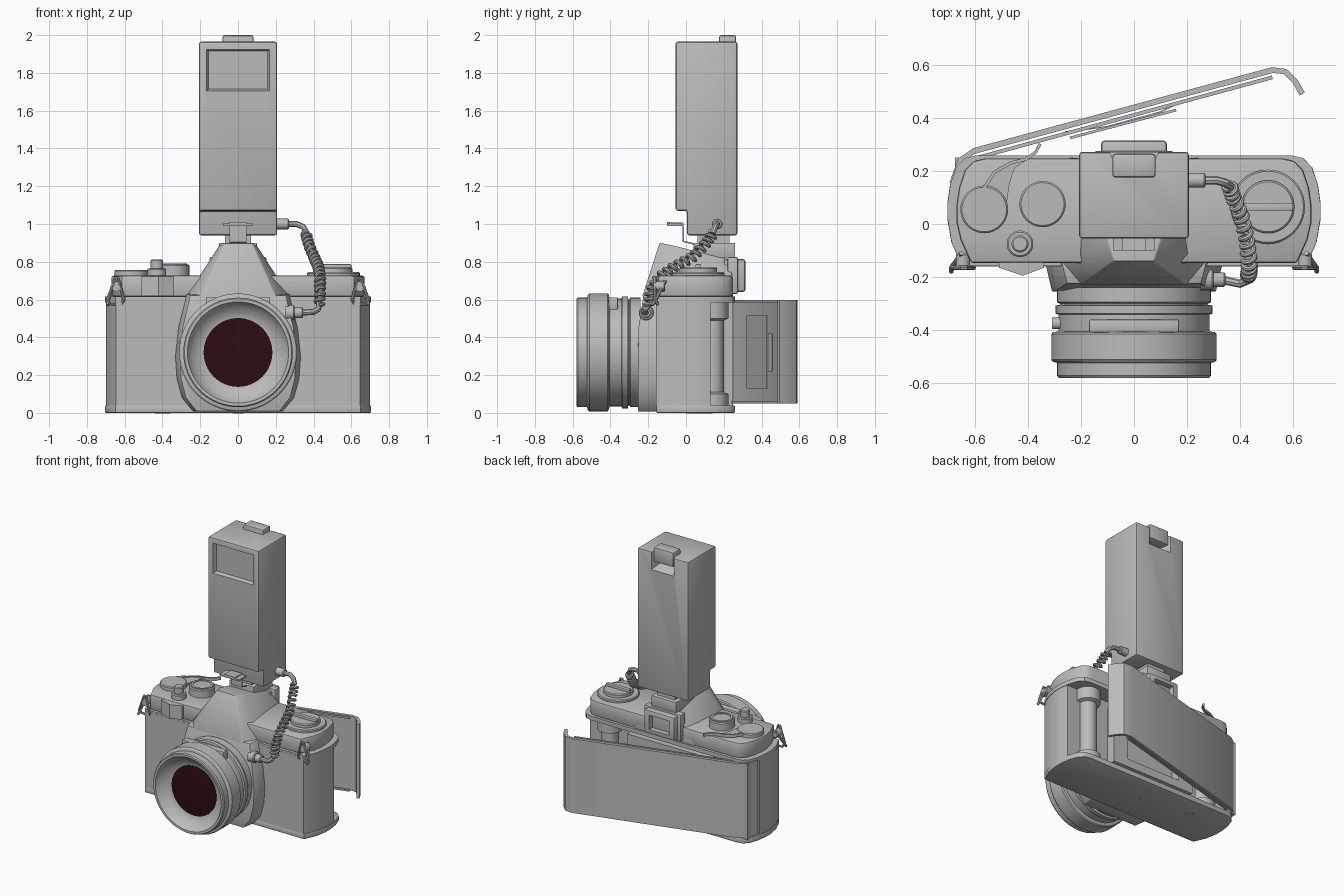
import bpy, bmesh, math
from mathutils import Vector

if "Cube" in bpy.data.objects:
    bpy.data.objects.remove(bpy.data.objects["Cube"])


def material(name, rgb):
    m = bpy.data.materials.new(name)
    m.diffuse_color = (*rgb, 1)
    m.use_nodes = True
    m.node_tree.nodes["Principled BSDF"].inputs["Base Color"].default_value = m.diffuse_color
    return m


GREY = material("satin_grey", (0.5, 0.5, 0.5))
GLASS = material("dark_red_glass", (0.025, 0.004, 0.005))
cutters = []


def place(axis, a, b, h):
    return {"X": (h, a, b), "Y": (a, h, b), "Z": (a, b, h)}[axis]


def make(name, verts, faces, mat=GREY, bevel=0):
    me = bpy.data.meshes.new(name)
    me.from_pydata(verts, [], faces)
    bm = bmesh.new()
    bm.from_mesh(me)
    bmesh.ops.remove_doubles(bm, verts=bm.verts, dist=1e-5)
    bmesh.ops.recalc_face_normals(bm, faces=bm.faces)
    bm.to_mesh(me)
    bm.free()
    ob = bpy.data.objects.new(name, me)
    bpy.context.collection.objects.link(ob)
    me.materials.append(mat)
    if bevel:
        mod = ob.modifiers.new("bevel", "BEVEL")
        mod.width, mod.segments, mod.limit_method = bevel, 2, "ANGLE"
    return ob


def loft(name, ring_a, ring_b, bevel=0):
    n = len(ring_a)
    sides = [(i, (i + 1) % n, (i + 1) % n + n, i + n) for i in range(n)]
    return make(name, ring_a + ring_b, sides + [tuple(range(n)), tuple(range(n, 2 * n))], bevel=bevel)


def extrude(name, pts, lo, hi, axis="Z", bevel=0):
    return loft(name, [place(axis, a, b, lo) for a, b in pts], [place(axis, a, b, hi) for a, b in pts], bevel)


def box(name, x0, x1, y0, y1, z0, z1, bevel=0):
    return extrude(name, [(x0, y0), (x1, y0), (x1, y1), (x0, y1)], z0, z1, "Z", bevel)


def lathe(name, prof, loc, axis="Z", n=48, mat=GREY):
    verts, faces, k = [], [], len(prof)
    for i in range(n):
        t = 2 * math.pi * i / n
        for r, h in prof:
            verts.append(Vector(place(axis, r * math.cos(t), r * math.sin(t), h)) + Vector(loc))
        for j in range(k - 1):
            a, b = i * k + j, (i + 1) % n * k + j
            faces.append((a, b, b + 1, a + 1))
    return make(name, verts, faces, mat)


def disc(name, r, h0, h1, loc, axis="Z", n=40, c=0.006):
    return lathe(name, [(0, h0), (r, h0), (r, h1 - c), (r - c, h1), (0, h1)], loc, axis, n)


def ribbon(name, path, thick, lo, hi, axis="Z"):
    pts = [Vector(p) for p in path]
    off = []
    for i, p in enumerate(pts):
        d = (pts[min(i + 1, len(pts) - 1)] - pts[max(i - 1, 0)]).normalized()
        off.append(p + Vector((-d.y, d.x)) * thick)
    return extrude(name, [tuple(p) for p in pts + off[::-1]], lo, hi, axis)


def tube(name, pts, r, cyclic=False):
    cu = bpy.data.curves.new(name, "CURVE")
    cu.dimensions, cu.bevel_depth, cu.bevel_resolution, cu.use_fill_caps = "3D", r, 2, True
    s = cu.splines.new("POLY")
    s.points.add(len(pts) - 1)
    for q, p in zip(s.points, pts):
        q.co = (*p, 1)
    s.use_cyclic_u = cyclic
    ob = bpy.data.objects.new(name, cu)
    bpy.context.collection.objects.link(ob)
    cu.materials.append(GREY)


def cut(target, cutter):
    mod = target.modifiers.new("cut", "BOOLEAN")
    mod.operation, mod.object, mod.solver = "DIFFERENCE", cutter, "EXACT"
    cutter.hide_render = True
    cutters.append(cutter)


def footprint(inset=0, back=9):
    half = [(.59, .26), (.635, .25), (.668, .215), (.69, .15), (.70, .08), (.70, .02), (.685, -.07), (.645, -.16)]
    half = [(x - inset, min(y - math.copysign(inset * .4, y), back)) for x, y in half]
    return half + [(-x, y) for x, y in half[::-1]]


# Camera body, open at the back
extrude("base_plate", footprint(-.004), 0, .04, bevel=.006)
extrude("front_body", footprint(0, .13), .04, .6)
extrude("deck_flange", footprint(-.003), .585, .615)
extrude("top_cover", footprint(.03), .615, .727, bevel=.012)
box("hinge_post", -.675, -.60, .125, .25, .04, .59)
for i, (a, b, c, d) in enumerate([(-.34, .34, .1, .16), (-.34, .34, .47, .53), (-.34, -.22, .16, .47), (.22, .34, .16, .47)]):
    box(f"film_gate_{i}", a, b, .13, .2, c, d)
for x in (-.48, .52):
    lathe("film_spool", [(0, .04), (.085, .04), (.085, .1), (.06, .11), (.06, .49), (.085, .5), (.085, .59), (0, .59)], (x, .14, 0))
disc("tripod_socket", .03, -.004, .01, (0, .03, .002))
disc("rewind_release", .04, -.004, .01, (-.4, .1, .002))

# Open back door with pressure plate
ribbon("back_door", [(.625, .485), (.60, .53), (.565, .565), (.525, .57), (-.60, .265), (-.645, .235), (-.675, .15)], -.022, .05, .597)
for z in (.05, .585):
    ribbon("door_lip", [(.52, .56), (-.60, .255)], .014, z, z + .012)
ribbon("pressure_plate", [(-.24, .32), (.16, .425)], .01, .13, .515)
ribbon("plate_spring", [(-.26, .345), (-.1, .365), (.1, .42), (.17, .455)], .005, .22, .42)

# Lens mount housing and finder prism
half = [(.24, .008), (.30, .08), (.328, .18), (.336, .3), (.32, .45), (.275, .63)]
outline = half + [(-x, z) for x, z in half[::-1]]
loft("mount_housing", [(x, -.14, z) for x, z in outline],
     [(x * .92, -.255 if z < .6 else -.225, z if z < .02 else .02 + (z - .02) * .99) for x, z in outline], .006)


def mirror_ring(pts):
    return pts + [(-x, y, z) for x, y, z in pts[::-1]]


loft("finder_prism", mirror_ring([(.2, -.232, .615), (.275, -.15, .615), (.25, .25, .615)]),
     mirror_ring([(.075, -.14, .9), (.1, -.06, .885), (.1, .24, .81)]), .006)

# Eyepiece frame
eye = box("eyepiece", -.125, .125, .2, .315, .64, .815, .015)
cut(eye, box("eyepiece_cutter", -.08, .08, .27, .4, .675, .78))
box("eyepiece_collar", -.15, .15, .22, .275, .63, .825, .008)

# Lens barrel, bowl and glass
lens = (0, 0, .32)
lathe("lens_barrel", [(0, -.24), (.29, -.24), (.29, -.295), (.28, -.3), (.28, -.305), (.296, -.308), (.296, -.338),
      (.285, -.342), (.285, -.405), (.305, -.408), (.312, -.415), (.312, -.512), (.305, -.52), (.29, -.524),
      (.29, -.572), (.284, -.58), (.268, -.58), (.262, -.567), (.24, -.542), (.212, -.522), (.182, -.51), (0, -.51)], lens, "Y", 64)
lathe("front_glass", [(0, -.522), (.1, -.519), (.182, -.513), (.182, -.505), (0, -.505)], lens, "Y", 64, GLASS)
box("aperture_window", -.17, .17, -.41, -.36, .54, .612, .006)
disc("lens_button", .022, -.31, -.27, (0, -.375, .36), "X", 20)

# Top controls
disc("wind_hub", .09, .72, .757, (-.565, .055, 0))
disc("speed_dial", .087, .72, .785, (-.345, .075, 0))
lathe("dial_rim", [(.06, .785), (.06, .79), (.075, .79), (.075, .785)], (-.345, .075, 0))
disc("shutter_collar", .05, .72, .765, (-.43, -.075, 0))
disc("shutter_button", .032, .72, .812, (-.43, -.075, 0))
extrude("timer_block", [(-.51, -.14), (-.51, -.165), (-.42, -.195), (-.34, -.165), (-.34, -.14)], .62, .722)
ribbon("wind_lever", [(-.57, .14), (-.53, .2), (-.47, .235), (-.41, .25), (-.375, .275), (-.36, .305)], -.012, .735, .757)
extrude("lever_arm", [(-.57, .14), (-.48, .08), (-.47, .15), (-.45, .21), (-.40, .245), (-.47, .235), (-.53, .2)], .737, .75)
disc("rewind_base", .14, .72, .745, (.505, .065, 0))
disc("rewind_knob", .1, .74, .77, (.505, .065, 0))
box("rewind_crank", .41, .6, .05, .08, .76, .787, .004)

# Strap lugs with triangular rings
for s in (-1, 1):
    disc("strap_lug", .027, -.04, .02, (s * .645, -.13, .67), "Y", 20)
    tube("strap_ring", [(s * .635, -.165, .715), (s * .65, -.165, .715), (s * .69, -.165, .60), (s * .68, -.15, .575),
                        (s * .615, -.15, .575), (s * .605, -.165, .60)], .009, True)
    tube("strap_ring_side", [(s * .65, -.11, .70), (s * .685, -.16, .6), (s * .69, -.18, .57)], .009)

# Hot shoe and flash bracket
box("hot_shoe", -.1, .1, .04, .26, .82, .9, .004)
box("flash_foot", -.07, .07, .06, .23, .89, .945)
ribbon("shoe_spring", [(-.1, 1.0), (-.02, 1.0), (-.018, .905), (.06, .885)], .01, -.045, .045, "X")
box("shoe_tongue", -.08, .08, -.1, -.02, .99, 1.002)

# Flash unit with recessed window and rear notch
flash = extrude("flash_body", [(-.055, 1.07), (.005, 1.07), (.005, .94), (.272, .94), (.272, 1.965), (-.055, 1.965)], -.207, .207, "X", .012)
win = [(-1, -1), (1, -1), (1, 1), (-1, 1)]
cut(flash, loft("window_cutter", [(.168 * a, -.06, 1.815 + .112 * b) for a, b in win],
                [(.155 * a, -.03, 1.815 + .1 * b) for a, b in win]))
cut(flash, loft("notch_cutter", [(.1 * a, .29, 1.875 + .05 * b + (.1 if b > 0 else 0)) for a, b in win],
                [(.06 * a, .2, 1.9 + .03 * b + (.1 if b > 0 else 0)) for a, b in win]))
box("flash_catch", -.082, .082, .175, .265, 1.89, 2.0, .012)

# Coiled sync cable and plugs
disc("flash_plug", .028, .2, .27, (0, .165, 1.0), "X", 20)
disc("body_plug", .028, .285, .345, (0, -.21, .53), "X", 20)
disc("body_socket", .04, .25, .3, (0, -.21, .53), "X", 20)
tube("cable_top", [(.26, .165, 1.0), (.31, .165, 1.0), (.345, .155, .985), (.365, .14, .95)], .016)
tube("cable_end", [(.43, -.19, .58), (.425, -.215, .55), (.40, -.225, .535), (.33, -.21, .53)], .016)
path = [Vector(p) for p in [(.36, .145, .95), (.375, .10, .89), (.405, .03, .82), (.425, -.06, .775), (.435, -.14, .72), (.435, -.185, .65), (.43, -.195, .57)]]
coil, turns, steps = [], 17, 17 * 12
for i in range(steps + 1):
    u = i / steps * (len(path) - 1)
    k = min(int(u), len(path) - 2)
    d = (path[k + 1] - path[k]).normalized()
    p = path[k].lerp(path[k + 1], u - k)
    e1 = d.cross(Vector((1, 0, 0))).normalized()
    e2 = d.cross(e1)
    t = 2 * math.pi * turns * i / steps
    coil.append(p + (e1 * math.cos(t) + e2 * math.sin(t)) * .022)
tube("coiled_cable", coil, .0105)

# Apply modifiers, shade, and drop the helpers
bpy.ops.object.select_all(action="SELECT")
bpy.context.view_layer.objects.active = flash
bpy.ops.object.convert(target="MESH")
bpy.ops.object.shade_smooth_by_angle(angle=math.radians(32))
for c in cutters:
    bpy.data.objects.remove(c)
